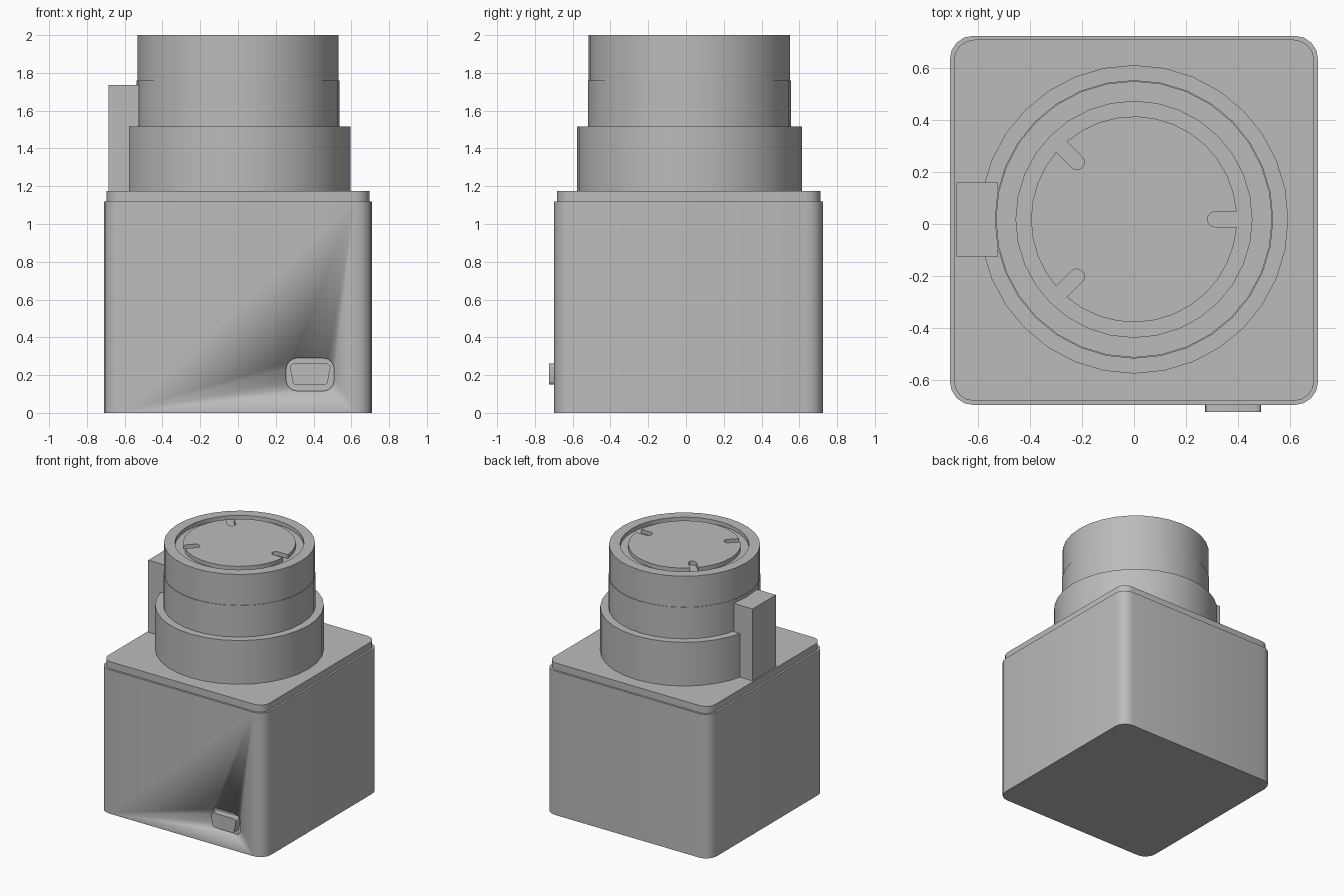
import bpy, bmesh, math
from mathutils import Matrix, Vector

if "Cube" in bpy.data.objects:
    bpy.data.objects.remove(bpy.data.objects["Cube"])

grey = bpy.data.materials.new("plain grey")
grey.use_nodes = True
grey.diffuse_color = (0.5, 0.5, 0.5, 1)
grey.node_tree.nodes["Principled BSDF"].inputs["Base Color"].default_value = (0.5, 0.5, 0.5, 1)

CY = 0.018   # shared centre line of the stacked rings
SIDES = 32


def arc(cx, cy, r, start, end, steps):
    """Points along an arc, angles in degrees."""
    return [(cx + r * math.cos(math.radians(start + (end - start) * i / steps)),
             cy + r * math.sin(math.radians(start + (end - start) * i / steps)))
            for i in range(steps + 1)]


def rounded(w, d, r, steps=4):
    """Rounded rectangle outline."""
    pts = []
    for sx, sy, a in ((1, 1, 0), (-1, 1, 90), (-1, -1, 180), (1, -1, 270)):
        pts += arc(sx * (w / 2 - r), sy * (d / 2 - r), r, a, a + 90, steps)
    return pts


def prism(name, outline, height, matrix):
    """Extrude a flat outline along its local z."""
    bm = bmesh.new()
    face = bm.faces.new([bm.verts.new((x, y, 0)) for x, y in outline])
    top = bmesh.ops.extrude_face_region(bm, geom=[face])["geom"]
    bmesh.ops.translate(bm, vec=(0, 0, height),
                        verts=[v for v in top if isinstance(v, bmesh.types.BMVert)])
    bmesh.ops.recalc_face_normals(bm, faces=bm.faces)
    bm.transform(matrix)
    mesh = bpy.data.meshes.new(name)
    bm.to_mesh(mesh)
    bm.free()
    return finish(name, mesh)


def lathe(name, profile):
    """Revolve a closed or axis-to-axis (radius, z) profile."""
    bm = bmesh.new()
    verts = [bm.verts.new((r, 0, z)) for r, z in profile]
    edges = [bm.edges.new(p) for p in zip(verts, verts[1:])]
    bmesh.ops.spin(bm, geom=verts + edges, axis=(0, 0, 1), cent=(0, 0, 0),
                   steps=SIDES, angle=math.tau)
    bmesh.ops.remove_doubles(bm, verts=bm.verts, dist=0.0005)
    bmesh.ops.recalc_face_normals(bm, faces=bm.faces)
    bm.transform(Matrix.Translation((0, CY, 0)))
    mesh = bpy.data.meshes.new(name)
    bm.to_mesh(mesh)
    bm.free()
    return finish(name, mesh)


def finish(name, mesh):
    obj = bpy.data.objects.new(name, mesh)
    mesh.materials.append(grey)
    bpy.context.collection.objects.link(obj)
    bpy.ops.object.select_all(action="DESELECT")
    obj.select_set(True)
    bpy.context.view_layer.objects.active = obj
    bpy.ops.object.shade_smooth_by_angle(angle=math.radians(30))
    return obj


def at(x, y, z):
    return Matrix.Translation((x, y, z))


def facing_front(x, y, z):
    """Outline x stays x, outline y becomes z, extrusion runs to -y."""
    return at(x, y, z) @ Matrix.Rotation(math.radians(90), 4, "X")


# Box body with a slightly inset lid
body = prism("body", rounded(1.42, 1.424, 0.09), 1.12, at(0, 0.014, 0))
prism("lid", rounded(1.39, 1.394, 0.08), 0.055, at(0, 0.014, 1.12))

# Recessed socket on the front, with a tapered connector in it
cutter = prism("socket_cutter", rounded(0.255, 0.175, 0.06), 0.1, facing_front(0.382, -0.668, 0.203))
cutter.hide_render = True
cutter.hide_viewport = True
cut = body.modifiers.new("socket", "BOOLEAN")
cut.object = cutter
cut.solver = "EXACT"
shell = [(x * (1 if y > -0.02 else 0.87), y) for x, y in rounded(0.215, 0.112, 0.02, 3)]
prism("connector", shell, 0.06, facing_front(0.382, -0.666, 0.205))

# Stacked barrel: wide collar, middle ring, and top ring with a sunken face
lathe("collar", [(0, 1.175), (0.595, 1.175), (0.595, 1.515), (0, 1.515)])
lathe("middle_ring", [(0, 1.515), (0.537, 1.515), (0.537, 1.76), (0, 1.76)])
lathe("top_ring", [(0, 1.76), (0.533, 1.76), (0.533, 2), (0.455, 2), (0.455, 1.97), (0, 1.97)])

# Cap disc with three round-ended notches
R, half, tip = 0.397, 0.029, 0.312
edge = math.degrees(math.asin(half / R))
outline = []
stops = (0, 135, 225, 360)
for a, b in zip(stops, stops[1:]):
    outline += arc(0, 0, R, a + edge, b - edge, round((b - a) / 11))
    c = Vector((math.cos(math.radians(b)), math.sin(math.radians(b)))) * tip
    outline += arc(c.x, c.y, half, b - 90, b - 270, 8)
prism("cap_disc", outline, 0.03, at(0, CY, 1.97))

# Upright block beside the barrel
block = [(-0.08, -0.143), (0.08, -0.143), (0.08, 0.143), (-0.08, 0.143)]
prism("side_block", block, 0.56, at(-0.605, 0.017, 1.175))
